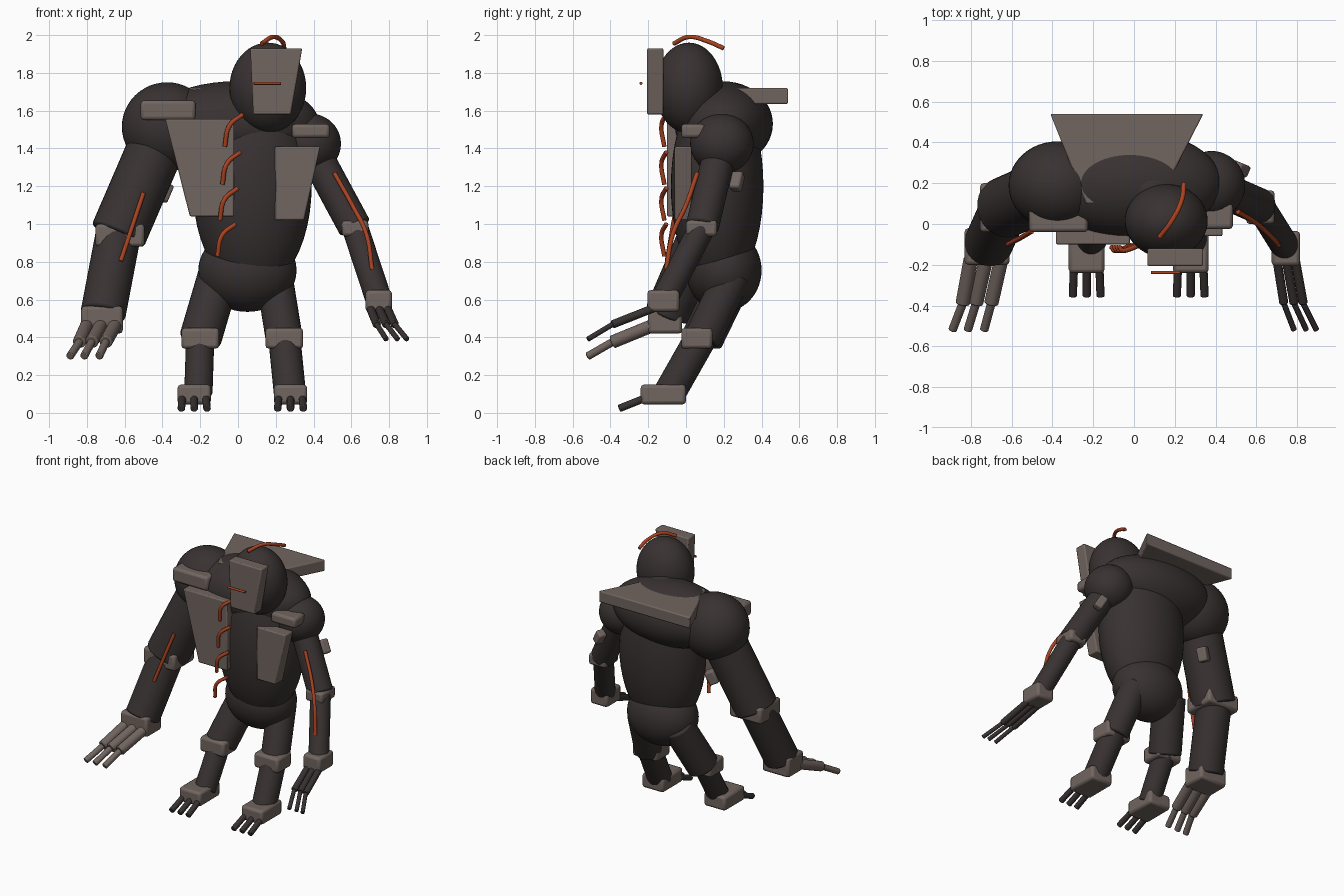
import bpy, bmesh, math
from mathutils import Vector

if "Cube" in bpy.data.objects:
    bpy.data.objects.remove(bpy.data.objects["Cube"])


def material(name, rgb):
    m = bpy.data.materials.new(name)
    m.diffuse_color = (*rgb, 1)
    m.use_nodes = True
    m.node_tree.nodes["Principled BSDF"].inputs["Base Color"].default_value = m.diffuse_color
    return m


HIDE = material("dark hide", (0.040, 0.031, 0.031))
STONE = material("stone plate", (0.165, 0.130, 0.115))
GLOW = material("ember orange", (0.40, 0.055, 0.015))


def finish(name, bm, mat, angle=40):
    bmesh.ops.recalc_face_normals(bm, faces=bm.faces)
    me = bpy.data.meshes.new(name)
    bm.to_mesh(me)
    bm.free()
    me.materials.append(mat)
    ob = bpy.data.objects.new(name, me)
    bpy.context.collection.objects.link(ob)
    bpy.context.view_layer.objects.active = ob
    ob.select_set(True)
    bpy.ops.object.shade_smooth_by_angle(angle=math.radians(angle))
    ob.select_set(False)
    return ob


def soften(ob, width):
    b = ob.modifiers.new("soft edges", "BEVEL")
    b.width, b.segments, b.limit_method = width, 2, "ANGLE"
    return ob


def ball(name, center, radii, mat=HIDE):
    bm = bmesh.new()
    bmesh.ops.create_uvsphere(bm, u_segments=48, v_segments=24, radius=1)
    for v in bm.verts:
        v.co = Vector(c + r * k for c, r, k in zip(center, radii, v.co))
    return finish(name, bm, mat)


def limb(name, a, b, r1, r2=None, mat=HIDE, edge=0.012):
    a, b = Vector(a), Vector(b)
    bm = bmesh.new()
    bmesh.ops.create_cone(bm, cap_ends=True, segments=32, radius1=r1,
                          radius2=r2 or r1, depth=(b - a).length)
    ob = finish(name, bm, mat)
    ob.location = (a + b) / 2
    ob.rotation_euler = (b - a).to_track_quat("Z", "Y").to_euler()
    return soften(ob, min(edge, r1 / 4))


def box(name, lo, hi, mat=STONE, edge=0.018, direction=None):
    lo, hi = Vector(lo), Vector(hi)
    bm = bmesh.new()
    bmesh.ops.create_cube(bm, size=1)
    for v in bm.verts:
        v.co = Vector(k * s for k, s in zip(v.co, hi - lo))
    ob = finish(name, bm, mat)
    ob.location = (lo + hi) / 2
    if direction:
        ob.rotation_euler = Vector(direction).to_track_quat("Z", "Y").to_euler()
    return soften(ob, edge)


def slab(name, outline, axis, lo, hi, edge=0.008):
    """Extrude a 2D outline along y (axis 1) or z (axis 2)."""
    bm = bmesh.new()

    def place(p, d):
        return (p[0], d, p[1]) if axis == 1 else (p[0], p[1], d)
    rings = [[bm.verts.new(place(p, d)) for p in outline] for d in (lo, hi)]
    bm.faces.new(rings[0])
    bm.faces.new(rings[1])
    n = len(outline)
    for i in range(n):
        j = (i + 1) % n
        bm.faces.new((rings[0][i], rings[0][j], rings[1][j], rings[1][i]))
    return soften(finish(name, bm, STONE), edge)


def tendril(name, points, radius=0.012):
    cu = bpy.data.curves.new(name, "CURVE")
    cu.dimensions = "3D"
    cu.bevel_depth, cu.bevel_resolution, cu.use_fill_caps = radius, 3, True
    sp = cu.splines.new("BEZIER")
    sp.bezier_points.add(len(points) - 1)
    for bp, p in zip(sp.bezier_points, points):
        bp.co = p
        bp.handle_left_type = bp.handle_right_type = "AUTO"
    cu.materials.append(GLOW)
    ob = bpy.data.objects.new(name, cu)
    bpy.context.collection.objects.link(ob)


# Body masses
ball("torso", (0.075, 0.165, 1.20), (0.315, 0.245, 0.56))
ball("upper_back", (-0.02, 0.20, 1.53), (0.45, 0.26, 0.225))
ball("pelvis", (0.05, 0.20, 0.755), (0.26, 0.20, 0.22))
ball("head", (0.158, 0.015, 1.72), (0.203, 0.18, 0.24))
ball("right_shoulder", (-0.375, 0.19, 1.515), (0.24, 0.215, 0.235))
ball("left_shoulder", (0.38, 0.19, 1.425), (0.165, 0.168, 0.16))

# Stone plates
slab("face_plate", [(0.065, 1.93), (0.34, 1.93), (0.28, 1.58), (0.08, 1.58)], 1, -0.206, -0.12)
slab("right_chest_plate", [(-0.385, 1.555), (-0.02, 1.555), (-0.02, 1.04), (-0.255, 1.04)], 1, -0.10, -0.01)
slab("left_chest_plate", [(0.195, 1.41), (0.435, 1.41), (0.35, 1.02), (0.195, 1.02)], 1, -0.06, 0.03)
slab("back_plate", [(-0.41, 0.54), (0.34, 0.54), (0.115, 0.10), (-0.235, 0.10)], 2, 1.635, 1.72)
box("right_shoulder_pad", (-0.515, -0.04, 1.55), (-0.225, 0.10, 1.655))
box("left_shoulder_pad", (0.285, -0.025, 1.455), (0.485, 0.10, 1.53))

# Glowing eye slit and tendrils
limb("eye_slit", (0.083, -0.238, 1.745), (0.227, -0.238, 1.745), 0.008, mat=GLOW, edge=0.001)
tendril("head_tendril", [(0.125, -0.065, 1.955), (0.185, 0.015, 1.99), (0.235, 0.12, 1.965), (0.245, 0.20, 1.93)])
for i in range(4):
    x, z = 0.025 - 0.013 * i, 1.575 - 0.19 * i + (0.03 if i == 0 else 0.02) - 0.025
    tendril(f"chest_tendril_{i + 1}", [(x, -0.105, z), (x - 0.07, -0.13, z - 0.06), (x - 0.095, -0.115, z - 0.17)])
tendril("right_arm_tendril", [(-0.50, -0.035, 1.165), (-0.56, -0.07, 0.985), (-0.62, -0.10, 0.805)])
tendril("left_arm_tendril", [(0.51, 0.06, 1.27), (0.605, 0.00, 1.10), (0.68, -0.07, 0.945), (0.71, -0.105, 0.76)])

# Right arm, the massive one
r_elbow = (-0.635, 0.08, 0.94)
limb("right_upper_arm", (-0.385, 0.19, 1.52), r_elbow, 0.15)
limb("right_forearm", r_elbow, (-0.715, -0.10, 0.52), 0.12)
box("right_elbow_block", (-0.755, -0.04, 0.88), (-0.495, 0.20, 1.0))
box("right_arm_stud", (-0.43, 0.22, 1.12), (-0.36, 0.29, 1.22), edge=0.012, direction=(0.25, 0.11, 0.58))
box("right_palm", (-0.83, -0.20, 0.42), (-0.61, -0.02, 0.565))

# Left arm, the slender one
l_elbow = (0.62, 0.085, 0.98)
limb("left_upper_arm", (0.38, 0.19, 1.425), l_elbow, 0.088)
limb("left_forearm", l_elbow, (0.745, -0.115, 0.60), 0.07)
box("left_elbow_block", (0.55, 0.0, 0.935), (0.69, 0.165, 1.02))
box("left_arm_stud", (0.49, 0.24, 1.175), (0.55, 0.30, 1.275), edge=0.012, direction=(-0.24, 0.10, 0.44))
box("left_palm", (0.675, -0.205, 0.535), (0.815, -0.035, 0.65))


# Fingers: thick base segment and thin tip
def fingers(side, bases, mids, tips, heights, r1, r2, mat):
    for i, (a, b, c) in enumerate(zip(bases, mids, tips)):
        p = [(x, y, z) for x, y, z in zip((a, b, c), (-0.17, -0.39, -0.52), heights)]
        limb(f"{side}_finger_base_{i + 1}", p[0], p[1], r1, mat=mat, edge=0.006)
        limb(f"{side}_finger_tip_{i + 1}", p[1], p[2], r2, mat=mat, edge=0.004)


fingers("right", (-0.80, -0.725, -0.65), (-0.84, -0.775, -0.70), (-0.89, -0.815, -0.735),
        (0.465, 0.375, 0.30), 0.035, 0.021, STONE)
fingers("left", (0.70, 0.745, 0.79), (0.735, 0.785, 0.83), (0.785, 0.845, 0.895),
        (0.555, 0.468, 0.39), 0.022, 0.014, HIDE)

# Legs, feet and toes
for side, hip, knee, ankle, foot, r, rs in (
        ("right", -0.10, -0.20, -0.21, -0.232, 0.112, 0.075),
        ("left", 0.19, 0.245, 0.275, 0.278, 0.098, 0.085)):
    limb(f"{side}_thigh", (hip, 0.25, 0.73), (knee, 0.085, 0.39), r)
    limb(f"{side}_shin", (knee, 0.08, 0.40), (ankle, -0.09, 0.10), rs)
    box(f"{side}_knee_block", (knee - 0.1, -0.025, 0.34), (knee + 0.1, 0.14, 0.45))
    box(f"{side}_foot", (foot - 0.088, -0.24, 0.045), (foot + 0.088, 0.0, 0.15))
    for i in (-1, 0, 1):
        limb(f"{side}_toe_{i + 2}", (foot + 0.062 * i, -0.20, 0.085),
             (foot + 0.068 * i, -0.355, 0.023), 0.02, edge=0.005)
